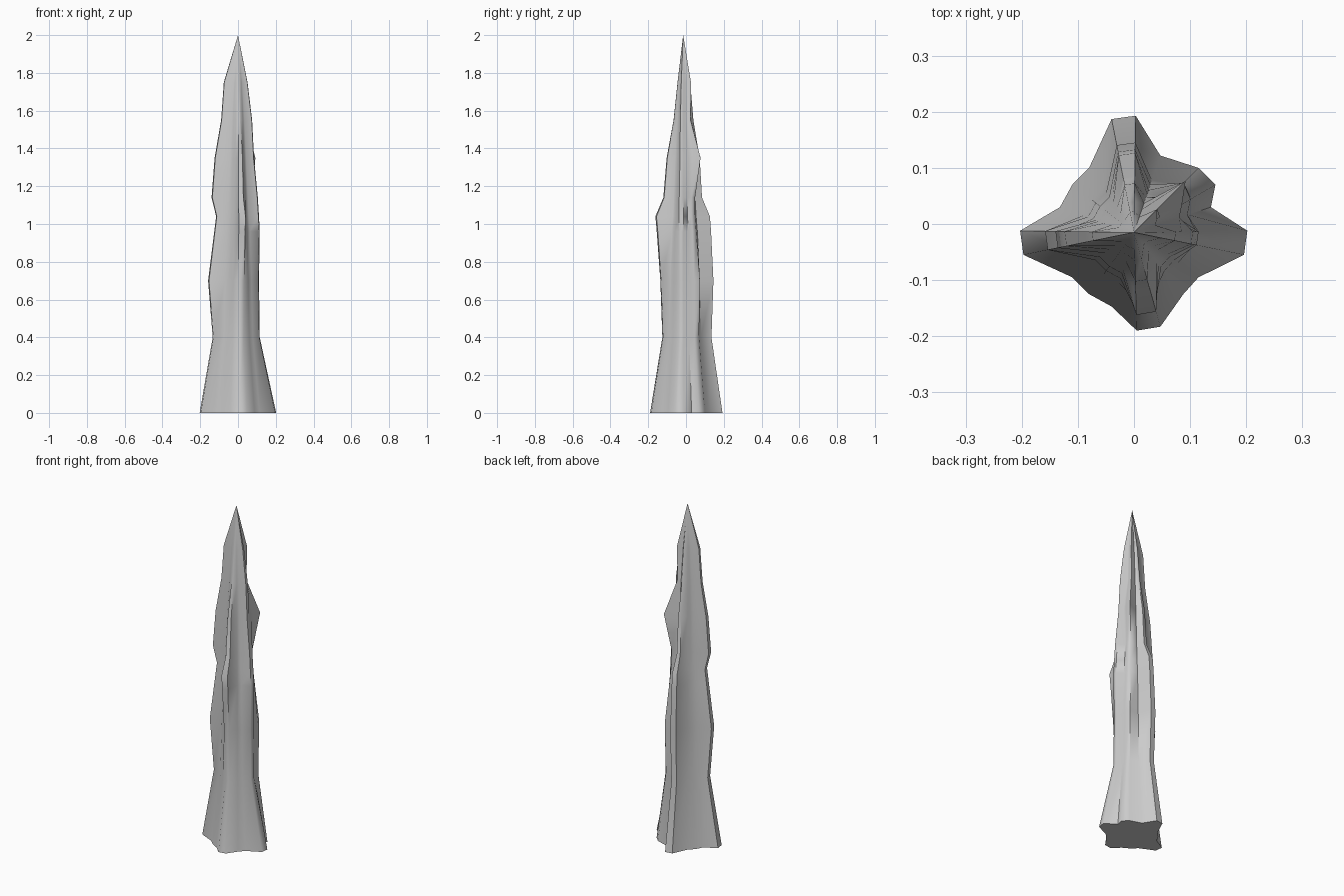
import bpy, bmesh

if "Cube" in bpy.data.objects:
    bpy.data.objects.remove(bpy.data.objects["Cube"])

# Base outline with the ridge group that drives each point
# E/N/W/S = main ridges, D = diagonal ridge, M = half diagonal, V = valleys
OUTLINE = [
    (.202, -.012, 'E'), (.137, .03, 'M'), (.145, .07, 'M'), (.115, .10, 'D'), (.047, .122, 'V'),
    (.003, .193, 'N'), (-.04, .187, 'N'), (-.08, .10, 'V'), (-.11, .07, 'V'), (-.132, .03, 'V'),
    (-.203, -.012, 'W'), (-.197, -.055, 'W'), (-.11, -.095, 'V'), (-.08, -.125, 'V'),
    (-.04, -.147, 'V'), (.005, -.19, 'S'), (.047, -.183, 'S'), (.088, -.125, 'V'),
    (.115, -.095, 'V'), (.196, -.055, 'E'),
]
# Height, then the scale of each group
LEVELS = [
    (0, 1, 1, 1, 1, 1, 1),
    (.40, .57, .73, .72, .66, .63, .68),
    (.70, .55, .77, .77, .78, .69, .62),
    (.96, .57, .60, .71, .62, .80, .55),
    (1.04, .55, .55, .68, .57, .84, .50),
    (1.14, .52, .55, .48, .69, .60, .46),
    (1.35, .42, .80, .42, .61, .50, .38),
    (1.55, .37, .34, .26, .44, .29, .30),
    (1.75, .25, .36, .18, .37, .17, .20),
]
CY = -.015  # the tip sits slightly forward

# Loft the rings of the spire
bm = bmesh.new()
rings = []
for z, *s in LEVELS:
    k = dict(zip('EDNWSV', s))
    k['M'] = (k['D'] + k['V']) / 2
    rings.append([bm.verts.new((x * k[g], CY + (y - CY) * k[g], z)) for x, y, g in OUTLINE])
n = len(OUTLINE)
for a, b in zip(rings, rings[1:]):
    for i in range(n):
        j = (i + 1) % n
        bm.faces.new((a[i], a[j], b[j], b[i]))

# Pointed top and flat underside
tip = bm.verts.new((0, CY, 2))
for i in range(n):
    bm.faces.new((rings[-1][i], rings[-1][(i + 1) % n], tip))
bm.faces.new(rings[0][::-1])
bmesh.ops.recalc_face_normals(bm, faces=bm.faces)

mesh = bpy.data.meshes.new("rock_spire")
bm.to_mesh(mesh)
bm.free()
spire = bpy.data.objects.new("rock_spire", mesh)
bpy.context.collection.objects.link(spire)
bpy.context.view_layer.objects.active = spire
spire.select_set(True)
bpy.ops.object.shade_smooth_by_angle(angle=1.0)
